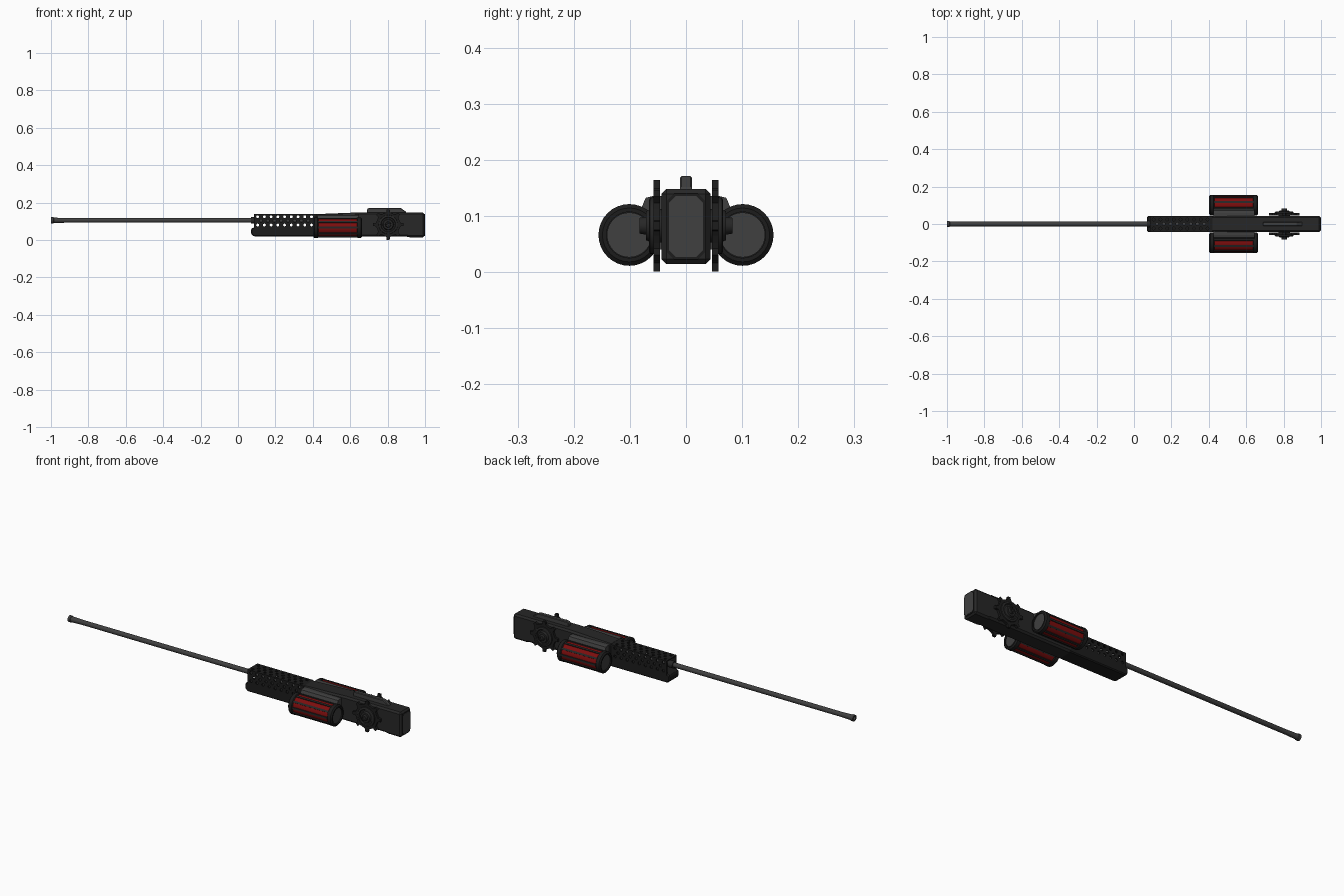
import bpy, bmesh, math
from mathutils import Matrix, Vector

if "Cube" in bpy.data.objects:
    bpy.data.objects.remove(bpy.data.objects["Cube"])


def mat(name, r, g, b):
    m = bpy.data.materials.new(name)
    m.diffuse_color = (r, g, b, 1)
    m.use_nodes = True
    m.node_tree.nodes["Principled BSDF"].inputs["Base Color"].default_value = m.diffuse_color
    return m


BLACK = mat("black", .012, .012, .012)
DARK = mat("dark_metal", .02, .02, .02)
GREY = mat("grey_metal", .05, .05, .05)
RED = mat("red", .2, .004, .004)


def finish(name, bm, m, bevel=0, smooth=False):
    bmesh.ops.recalc_face_normals(bm, faces=bm.faces)
    me = bpy.data.meshes.new(name)
    bm.to_mesh(me)
    bm.free()
    ob = bpy.data.objects.new(name, me)
    bpy.context.collection.objects.link(ob)
    if m:
        me.materials.append(m)
    if bevel:
        b = ob.modifiers.new("bevel", 'BEVEL')
        b.width, b.segments = bevel, 1
    if smooth:
        bpy.ops.object.select_all(action='DESELECT')
        ob.select_set(True)
        bpy.context.view_layer.objects.active = ob
        bpy.ops.object.shade_smooth_by_angle(angle=math.radians(35))
    return ob


def box(name, x0, x1, y0, y1, z0, z1, m, bevel=0):
    bm = bmesh.new()
    bmesh.ops.create_cube(bm, size=1)
    for v in bm.verts:
        v.co = Vector(((x0 + x1) / 2 + v.co.x * (x1 - x0),
                       (y0 + y1) / 2 + v.co.y * (y1 - y0),
                       (z0 + z1) / 2 + v.co.z * (z1 - z0)))
    return finish(name, bm, m, bevel)


def prism(name, pts, axis, a, b, m, bevel=0):
    # extrude a 2D profile along x (pts = y,z) or y (pts = x,z)
    bm = bmesh.new()
    put = (lambda p: (a, p[0], p[1])) if axis == 'X' else (lambda p: (p[0], a, p[1]))
    f = bm.faces.new([bm.verts.new(put(p)) for p in pts])
    ext = bmesh.ops.extrude_face_region(bm, geom=[f])
    d = Vector((b - a, 0, 0)) if axis == 'X' else Vector((0, b - a, 0))
    bmesh.ops.translate(bm, vec=d, verts=[v for v in ext['geom'] if isinstance(v, bmesh.types.BMVert)])
    return finish(name, bm, m, bevel)


def lathe(name, prof, axis, c, m, n=32):
    # spin (distance, radius) rings around an axis through c
    bm = bmesh.new()
    rings = []
    for d, r in prof:
        ring = []
        for i in range(n):
            t = 2 * math.pi * i / n
            u, w = r * math.cos(t), r * math.sin(t)
            ring.append(bm.verts.new((d, c[0] + u, c[1] + w) if axis == 'X' else (c[0] + u, d, c[1] + w)))
        rings.append(ring)
    for p, q in zip(rings, rings[1:]):
        for i in range(n):
            bm.faces.new((p[i], p[(i + 1) % n], q[(i + 1) % n], q[i]))
    bm.faces.new(rings[0])
    bm.faces.new(rings[-1])
    return finish(name, bm, m, smooth=True)


# Barrel with flared muzzle
lathe("barrel", [(-.985, .0125), (.42, .0125)], 'X', (0, .105), GREY, 24)
lathe("muzzle", [(-.92, .0125), (-.985, .0145), (-.987, .017), (-1, .017),
                 (-1, .009), (-.98, .008)], 'X', (0, .105), GREY, 24)
lathe("barrel_collar", [(.07, .018), (.1, .018)], 'X', (0, .105), DARK, 24)

# Fore-end lower block
prism("fore_block", [(.07, .033), (.082, .02), (.43, .02), (.43, .066), (.078, .066), (.07, .058)],
      'Y', -.042, .042, BLACK, .005)


# Perforated shroud: hollow box cut by staggered holes
def hole_cutter(name, axis):
    bm = bmesh.new()
    rot = Matrix.Rotation(math.pi / 2, 4, 'X') if axis == 'Y' else Matrix.Identity(4)
    for row in range(3):
        off = (.08, .102, .124)[row] if axis == 'Y' else (-.024, 0, .024)[row]
        for i in range(9 - row % 2):
            x = .105 + i * .036 + (row % 2) * .018
            loc = (x, 0, off) if axis == 'Y' else (x, off, .14)
            bmesh.ops.create_cone(bm, cap_ends=True, segments=8, radius1=.008, radius2=.008,
                                  depth=.2 if axis == 'Y' else .03,
                                  matrix=Matrix.Translation(loc) @ rot)
    return finish(name, bm, None)


shroud = box("perforated_shroud", .085, .42, -.042, .042, .06, .138, BLACK)
inner = box("shroud_hollow_cutter", .05, .5, -.035, .035, .066, .133, None)
for cut in (inner, hole_cutter("side_hole_cutter", 'Y'), hole_cutter("top_hole_cutter", 'Z')):
    mod = shroud.modifiers.new(cut.name, 'BOOLEAN')
    mod.operation, mod.object, mod.solver = 'DIFFERENCE', cut, 'EXACT'
    cut.hide_render = True
    cut.hide_set(True)

# Receiver body, rear panel and top rail
prism("receiver", [(.41, .018), (.9, .018), (.92, .014), (.997, .014), (.997, .148), (.66, .148), (.41, .138)],
      'Y', -.044, .044, DARK, .009)


def octagon(w, z0, z1, c):
    return [(-w + c, z0), (w - c, z0), (w, z0 + c), (w, z1 - c), (w - c, z1), (-w + c, z1), (-w, z1 - c), (-w, z0 + c)]


prism("rear_frame", octagon(.034, .022, .14, .013), 'X', .98, .999, BLACK)
prism("rear_panel", octagon(.03, .027, .135, .011), 'X', .98, 1, GREY)
prism("top_rail", [(.69, .14), (.69, .164), (.697, .171), (.87, .171), (.9, .15), (.9, .14)],
      'Y', -.011, .011, GREY, .003)

# Saddle joining both drums to the receiver
prism("drum_saddle", [(-.085, .1), (-.072, .132), (-.06, .135), (.06, .135), (.072, .132), (.085, .1), (.085, .04), (-.085, .04)],
      'X', .425, .645, GREY)

for s, side in ((-1, "front"), (1, "back")):
    # Drum: red core, long bars, end rims and dished caps
    c = (s * .101, .066)
    lathe(side + "_drum_core", [(.42, .05), (.65, .05)], 'X', c, RED)
    for x0, x1, k in ((.402, .43, "fore"), (.663, .635, "rear")):
        d = 1 if x1 > x0 else -1
        lathe(f"{side}_drum_{k}_rim", [(x0 + d * .012, .041), (x0, .041), (x0, .048), (x0 + d * .006, .055),
                                       (x1 - d * .004, .055), (x1, .051)], 'X', c, BLACK)
        lathe(f"{side}_drum_{k}_cap", [(x0 + d * .006, .04), (x1, .04)], 'X', c, GREY)
    bm = bmesh.new()
    for i in range(10):
        bmesh.ops.create_cube(bm, size=1, matrix=Matrix.Translation((.533, *c))
                              @ Matrix.Rotation(i * math.pi / 5, 4, 'X')
                              @ Matrix.Translation((0, .05, 0)) @ Matrix.Diagonal((.21, .008, .01, 1)))
    finish(side + "_drum_bars", bm, DARK)

    # Toothed wheel with stepped hub
    gx, gz = .803, .0825
    pts = []
    for i in range(8):
        for off, r in ((-16, .064), (-8, .067), (-5.5, .082), (5.5, .082), (8, .067), (16, .064)):
            t = math.radians(i * 45 + 90 + off)
            pts.append((gx + r * math.cos(t), gz + r * math.sin(t)))
    prism(side + "_gear", pts, 'Y', s * .046, s * .058, BLACK)
    lathe(side + "_gear_hub", [(s * .05, .052), (s * .064, .05), (s * .066, .046), (s * .066, .04), (s * .061, .037),
                               (s * .061, .03), (s * .071, .026), (s * .071, .016), (s * .083, .014),
                               (s * .083, .008), (s * .078, .007)], 'Y', (gx, gz), DARK)
    lathe(side + "_gear_axle", [(s * .03, .03), (s * .05, .03)], 'Y', (gx, gz), DARK)
